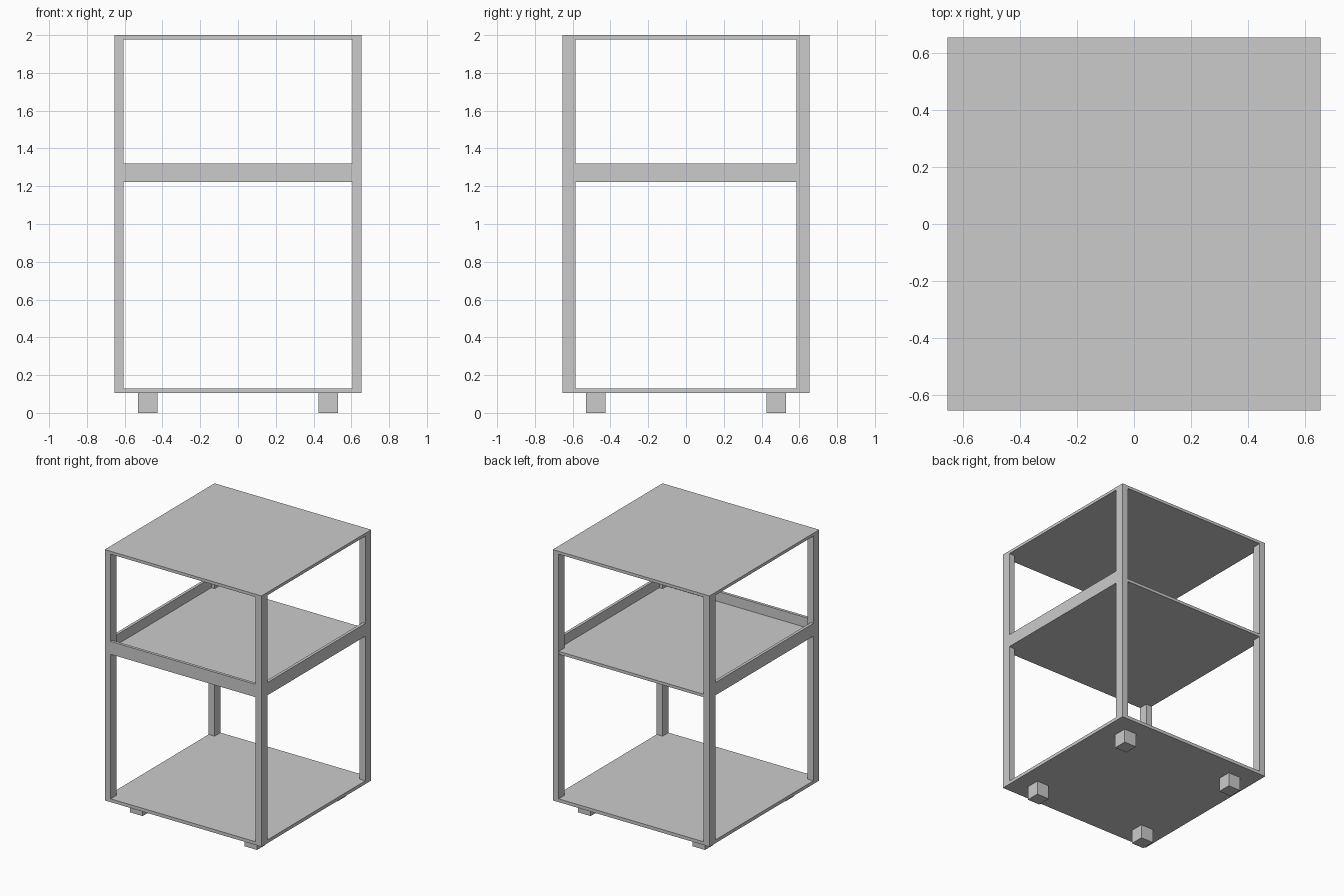
import bpy

if "Cube" in bpy.data.objects:
    bpy.data.objects.remove(bpy.data.objects["Cube"])

W = 0.655                      # half width of the stand
BASE, TOP = 0.105, 2.0         # underside of base, top surface
SHELF, RAIL_TOP = 1.222, 1.319
PX, PY = 0.05, 0.07            # post section
T = 0.022                      # board thickness


def box(name, x0, x1, y0, y1, z0, z1):
    bpy.ops.mesh.primitive_cube_add(
        size=1, location=((x0 + x1) / 2, (y0 + y1) / 2, (z0 + z1) / 2))
    ob = bpy.context.object
    ob.name = name
    ob.scale = (x1 - x0, y1 - y0, z1 - z0)
    bpy.ops.object.transform_apply(location=False, rotation=False, scale=True)
    return ob


# Boards: base and top cover the full footprint, shelf sits low in its rails
box("base_board", -W, W, -W, W, BASE, BASE + 0.025)
box("top_board", -W, W, -W, W, TOP - T, TOP)
S = W - 0.0005
box("middle_shelf", -S, S, -S, S, SHELF, SHELF + T)

# Rails round the shelf on the front and both sides, back left open
box("front_rail", -W + PX, W - PX, -W, -W + T, SHELF, RAIL_TOP)
for side, sx in (("left", -1), ("right", 1)):
    xs = sorted((sx * W, sx * (W - T)))
    box(side + "_rail", *xs, -W + PY, W - PY, SHELF, RAIL_TOP)

# Corner posts and small square feet
F, H = 0.478, 0.052
for side, sx in (("left", -1), ("right", 1)):
    for end, sy in (("front", -1), ("back", 1)):
        xs = sorted((sx * W, sx * (W - PX)))
        ys = sorted((sy * W, sy * (W - PY)))
        box(f"{end}_{side}_post", *xs, *ys, BASE + 0.025, TOP - T)
        box(f"{end}_{side}_foot", sx * F - H, sx * F + H,
            sy * F - H, sy * F + H, 0, BASE)
